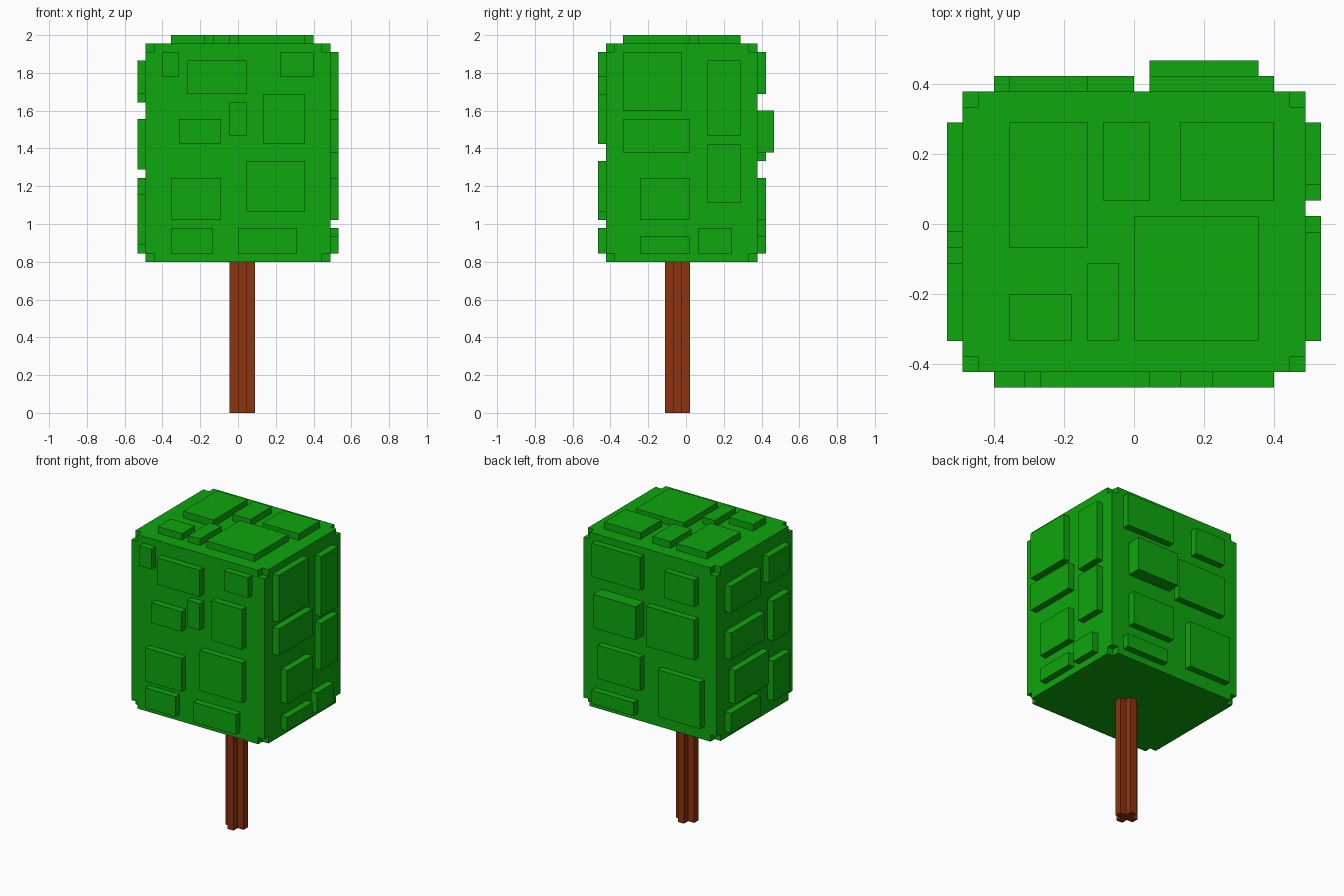
import bpy
import bmesh
from mathutils import Vector

cube = bpy.data.objects.get("Cube")
if cube:
    bpy.data.objects.remove(cube, do_unlink=True)

U = 2 / 45  # one block; all sizes below are counted in blocks


def material(name, rgb):
    m = bpy.data.materials.new(name)
    m.use_nodes = True
    m.diffuse_color = (*rgb, 1)
    m.node_tree.nodes["Principled BSDF"].inputs["Base Color"].default_value = (*rgb, 1)
    return m


leaf_green = material("leaf_green", (0.0044, 0.385, 0.0044))
bark_brown = material("bark_brown", (0.262, 0.034, 0.0048))


def finish(name, bm, mat):
    bmesh.ops.recalc_face_normals(bm, faces=bm.faces)
    mesh = bpy.data.meshes.new(name)
    bm.to_mesh(mesh)
    bm.free()
    mesh.materials.append(mat)
    obj = bpy.data.objects.new(name, mesh)
    bpy.context.scene.collection.objects.link(obj)
    return obj


def add_box(bm, lo, hi):
    lo, hi = Vector(lo), Vector(hi)
    verts = bmesh.ops.create_cube(bm, size=1)["verts"]
    for v in verts:
        v.co = ((lo + hi) / 2 + v.co * (hi - lo)) * U


# Crown limits in blocks
LO, HI = (-11, -9.5, 18), (11, 8.5, 44)

# Crown block with a small notch cut from each corner
bm = bmesh.new()
add_box(bm, LO, HI)
crown = finish("crown", bm, leaf_green)

bm = bmesh.new()
for x in (LO[0], HI[0]):
    for y in (LO[1], HI[1]):
        for z in (LO[2], HI[2]):
            add_box(bm, (x - 1, y - 1, z - 1), (x + 1, y + 1, z + 1))
cutter = finish("corner_cutter", bm, leaf_green)
cutter.hide_render = True

mod = crown.modifiers.new("corner_notches", 'BOOLEAN')
mod.operation = 'DIFFERENCE'
mod.solver = 'EXACT'
mod.object = cutter
bpy.context.view_layer.objects.active = crown
bpy.ops.object.modifier_apply(modifier=mod.name)
bpy.data.objects.remove(cutter, do_unlink=True)


def leaf_plates(name, axis, side, plates):
    """Raised plates on one crown face: (a0, a1, b0, b1[, thickness])."""
    bm = bmesh.new()
    for a0, a1, b0, b1, *thick in plates:
        t = thick[0] if thick else 1
        base = HI[axis] if side > 0 else LO[axis]
        lo, hi = [a0, b0], [a1, b1]
        lo.insert(axis, min(base, base + side * t))
        hi.insert(axis, max(base, base + side * t))
        add_box(bm, lo, hi)
    finish(name, bm, leaf_green)


# Front: x range, z range
leaf_plates("front_leaf_plates", 1, -1, [
    (-9, -7, 40, 43), (-6, 1, 38, 42), (5, 9, 40, 43), (-1, 1, 33, 37),
    (3, 8, 32, 38), (-7, -2, 32, 35), (-8, -2, 23, 28), (1, 8, 24, 30),
    (-8, -3, 19, 22), (0, 7, 19, 22)])

# Back: x range, z range
leaf_plates("back_leaf_plates", 1, 1, [
    (1, 9, 38, 43), (-8, -3, 38, 42), (1, 8, 31, 36, 2), (-8, 0, 30, 36),
    (1, 8, 23, 28), (-9, -2, 20, 27), (2, 9, 19, 21)])

# Left side: y range, z range
leaf_plates("left_leaf_plates", 0, 1, [
    (-7.5, -0.5, 36, 43), (2.5, 6.5, 33, 42), (-7.5, 0.5, 31, 35),
    (2.5, 6.5, 25, 32), (-5.5, 0.5, 23, 28), (-5.5, 0.5, 19, 21),
    (1.5, 5.5, 19, 22)])

# Right side: y range, z range
leaf_plates("right_leaf_plates", 0, -1, [
    (-0.5, 6.5, 37, 41), (-7.5, -2.5, 38, 42), (-1.5, 6.5, 30, 34),
    (-7.5, -3.5, 29, 35), (-2.5, 5.5, 23, 28), (-7.5, -3.5, 20, 26),
    (-0.5, 6.5, 19, 22)])

# Top: x range, y range
leaf_plates("top_leaf_plates", 2, 1, [
    (-8, -3, -1.5, 6.5), (-2, 1, 1.5, 6.5), (3, 9, 1.5, 6.5),
    (0, 8, -7.5, 0.5), (-3, -1, -7.5, -2.5), (-8, -4, -7.5, -4.5)])

# Trunk: a plus-shaped profile extruded up to the crown
bm = bmesh.new()
arm = [(1.5, -0.5), (1.5, 0.5), (0.5, 0.5)]
outline = []
for turn in range(4):
    outline += arm
    arm = [(-y, x) for x, y in arm]
face = bm.faces.new([bm.verts.new(((x + 0.5) * U, (y - 1) * U, 0)) for x, y in outline])
ext = bmesh.ops.extrude_face_region(bm, geom=[face], use_keep_orig=True)
top = [g for g in ext["geom"] if isinstance(g, bmesh.types.BMVert)]
bmesh.ops.translate(bm, verts=top, vec=(0, 0, LO[2] * U))
finish("trunk", bm, bark_brown)
